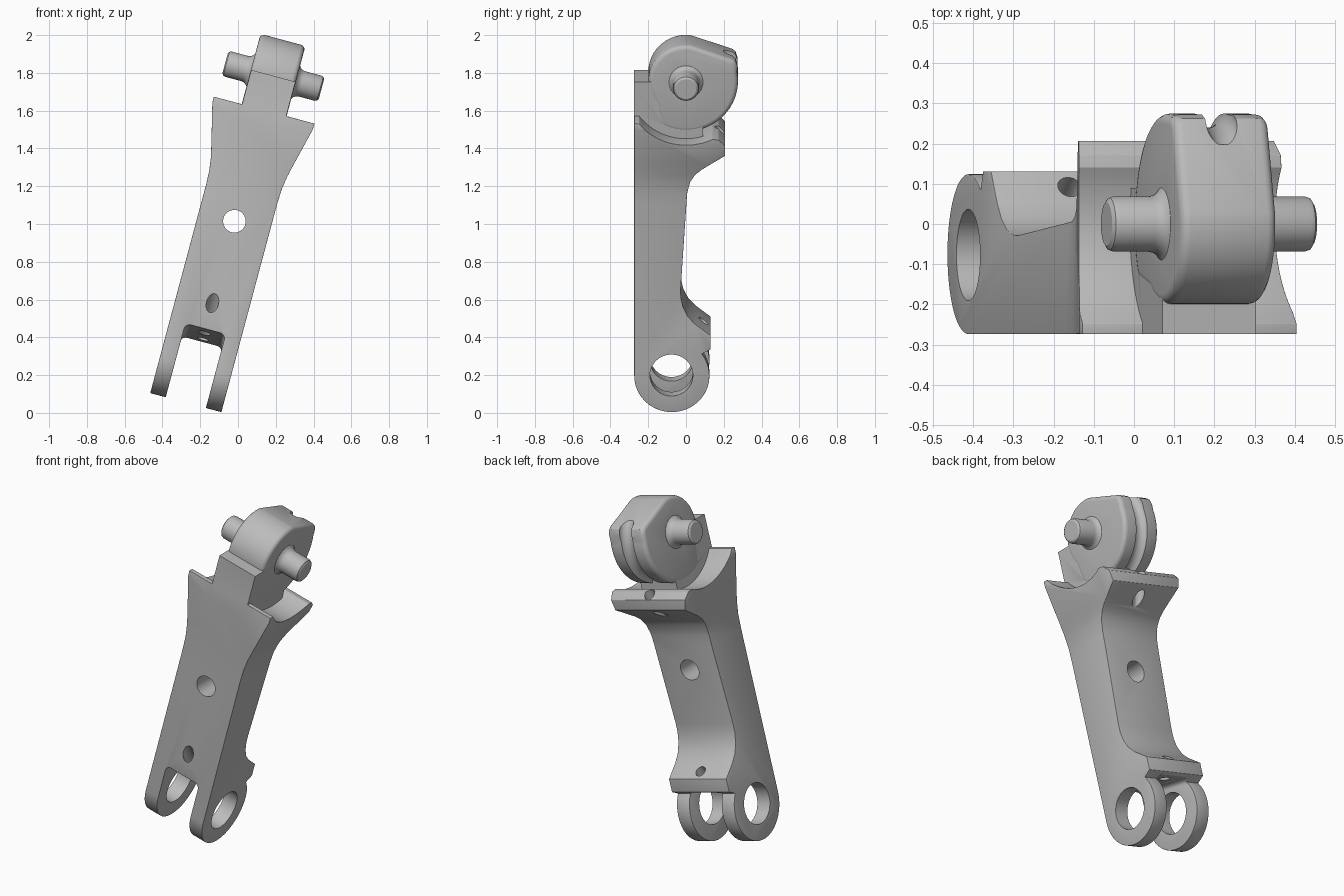
import bpy, bmesh, math
from mathutils import Matrix, Vector

if "Cube" in bpy.data.objects:
    bpy.data.objects.remove(bpy.data.objects["Cube"], do_unlink=True)

grey = bpy.data.materials.new("plain grey")
grey.use_nodes = True
grey.diffuse_color = (0.5, 0.5, 0.5, 1)
grey.node_tree.nodes["Principled BSDF"].inputs["Base Color"].default_value = (0.5, 0.5, 0.5, 1)

AXLE = 1.77     # axle height along the arm
MID = -0.281    # arm centre line before tilting


def loft(name, rings):
    """Skin a list of equal-length point rings and cap both ends."""
    bm = bmesh.new()
    vs = [[bm.verts.new(p) for p in r] for r in rings]
    n = len(vs[0])
    for a, b in zip(vs, vs[1:]):
        for i in range(n):
            bm.faces.new((a[i], a[(i + 1) % n], b[(i + 1) % n], b[i]))
    bm.faces.new(vs[0])
    bm.faces.new(vs[-1])
    bmesh.ops.recalc_face_normals(bm, faces=bm.faces)
    me = bpy.data.meshes.new(name)
    bm.to_mesh(me)
    bm.free()
    me.materials.append(grey)
    ob = bpy.data.objects.new(name, me)
    bpy.context.collection.objects.link(ob)
    return ob


def side_prism(name, pts, half):
    """Side profile (y, z) extruded across the width."""
    return loft(name, [[(x, y, z) for y, z in pts] for x in (-half, half)])


def front_prism(name, pts, y0, y1):
    """Front outline (x, z) extruded in depth."""
    return loft(name, [[(x, y, z) for x, z in pts] for y in (y0, y1)])


def arc(cy, cz, r, a0, a1, n):
    return [(cy + r * math.cos(math.radians(a0 + (a1 - a0) * i / n)),
             cz + r * math.sin(math.radians(a0 + (a1 - a0) * i / n))) for i in range(n + 1)]


def rod(name, p, q, r, n=32):
    """Round rod between two points."""
    p, q = Vector(p), Vector(q)
    rot = (q - p).to_track_quat('Z', 'Y')
    ring = [rot @ Vector((x, y, 0)) for x, y in arc(0, 0, r, 0, 360 - 360 / n, n - 1)]
    return loft(name, [[e + v for v in ring] for e in (p, q)])


def apply(ob, mod):
    bpy.context.view_layer.objects.active = ob
    bpy.ops.object.modifier_apply(modifier=mod.name)


def boolean(ob, other, op):
    m = ob.modifiers.new("bool", 'BOOLEAN')
    m.operation, m.object, m.solver = op, other, 'EXACT'
    apply(ob, m)
    bpy.data.objects.remove(other, do_unlink=True)


def bevel(ob, width, segments=3):
    m = ob.modifiers.new("bevel", 'BEVEL')
    m.width, m.segments = width, segments
    m.limit_method, m.angle_limit = 'ANGLE', math.radians(35)
    apply(ob, m)


# Arm: side profile crossed with the flared front outline
profile = (arc(0, AXLE, 0.31, 217, 297, 16)
           + [(0.172, 1.49), (0.207, 1.455), (0.207, 1.397), (0.085, 1.317), (0.05, 1.287),
              (0.022, 1.245), (0.006, 1.18), (-0.028, 0.66), (-0.027, 0.61), (-0.015, 0.555),
              (0.012, 0.502), (0.05, 0.462), (0.131, 0.4), (0.131, 0.325)]
           + arc(-0.075, 0.18, 0.199, 37, -180, 36) + [(-0.274, 1.584)])
arm = side_prism("arm", profile, 0.4)
half = [(0.195, -0.1), (0.195, 1.12), (0.198, 1.2), (0.208, 1.27), (0.224, 1.34), (0.275, 1.55), (0.279, 1.7)]
outline = half + [(-x, z) for x, z in reversed(half)]
boolean(arm, front_prism("outline_cutter", outline, -0.6, 0.6), 'INTERSECT')

# Fork slot with rounded inner corners and a slanting roof
slot_pts = ([(-0.11, -0.6), (0.11, -0.6)] + arc(0.08, -0.03, 0.03, 0, 90, 5)
            + arc(-0.08, -0.03, 0.03, 90, 180, 5))
slot = front_prism("slot_cutter", slot_pts, -0.3, 0.5)
slot.data.transform(Matrix.Translation((0, -0.273, 0.385)) @ Matrix.Rotation(math.radians(-10.5), 4, 'X'))
boolean(arm, slot, 'DIFFERENCE')
bevel(arm, 0.015)

# Knuckle wheel: small front radius, large back radius, sloping top
wheel_pts = (arc(0, AXLE, 0.199, 215, 82, 26) + [(0.245, 1.893), (0.262, 1.88), (0.272, 1.85)]
             + arc(0, AXLE, 0.275, 10, -120, 26))
wheel = side_prism("knuckle", wheel_pts, 0.123)
bevel(wheel, 0.025, 4)

# Cord groove around the back of the wheel
steps = arc(0, 0, 1, 35, -100, 30)
groove = loft("groove_cutter", [[(a, c * (0.28 + b), AXLE + s * (0.28 + b))
                                 for a, b in arc(0, 0, 0.04, 0, 345, 23)] for c, s in steps])
boolean(wheel, groove, 'DIFFERENCE')

# Front tab and web joining wheel to arm
tab = side_prism("front_tab", [(-0.274, 1.5), (-0.274, 1.772), (-0.17, 1.772), (0, 1.65),
                               (0.09, 1.53), (0.09, 1.43), (-0.1, 1.4)], 0.121)
boolean(arm, tab, 'UNION')
boolean(arm, wheel, 'UNION')

# Axle pins with a flared root and rounded tip
pin = [(0.1, 0.095), (0.123, 0.09), (0.13, 0.08), (0.142, 0.072), (0.155, 0.069),
       (0.245, 0.069), (0.257, 0.065), (0.264, 0.054)]
for side in (-1, 1):
    boolean(arm, loft("axle_pin", [[(side * x, c, AXLE + s) for c, s in arc(0, 0, r, 0, 350, 35)]
                                   for x, r in pin]), 'UNION')

# Holes: fork pivot, middle, slanted front cord hole, lower and upper flange cord holes
for p, q, r in [((-0.5, -0.077, 0.183), (0.5, -0.077, 0.183), 0.114),
                ((0, -0.5, 0.975), (0, 0.3, 0.975), 0.06),
                ((0, -0.335, 0.604), (0, -0.1, 0.305), 0.032),
                ((0, 0.135, 0.5), (0, 0.0, 0.28), 0.03),
                ((0, 0.205, 1.54), (0, 0.09, 1.25), 0.032)]:
    boolean(arm, rod("hole_cutter", p, q, r), 'DIFFERENCE')

# Tilt the finished arm sideways
arm.data.transform(Matrix.Rotation(math.radians(15), 4, 'Y') @ Matrix.Translation((MID, 0, 0)))
bpy.ops.object.select_all(action='DESELECT')
arm.select_set(True)
bpy.context.view_layer.objects.active = arm
bpy.ops.object.shade_smooth_by_angle(angle=math.radians(30))
